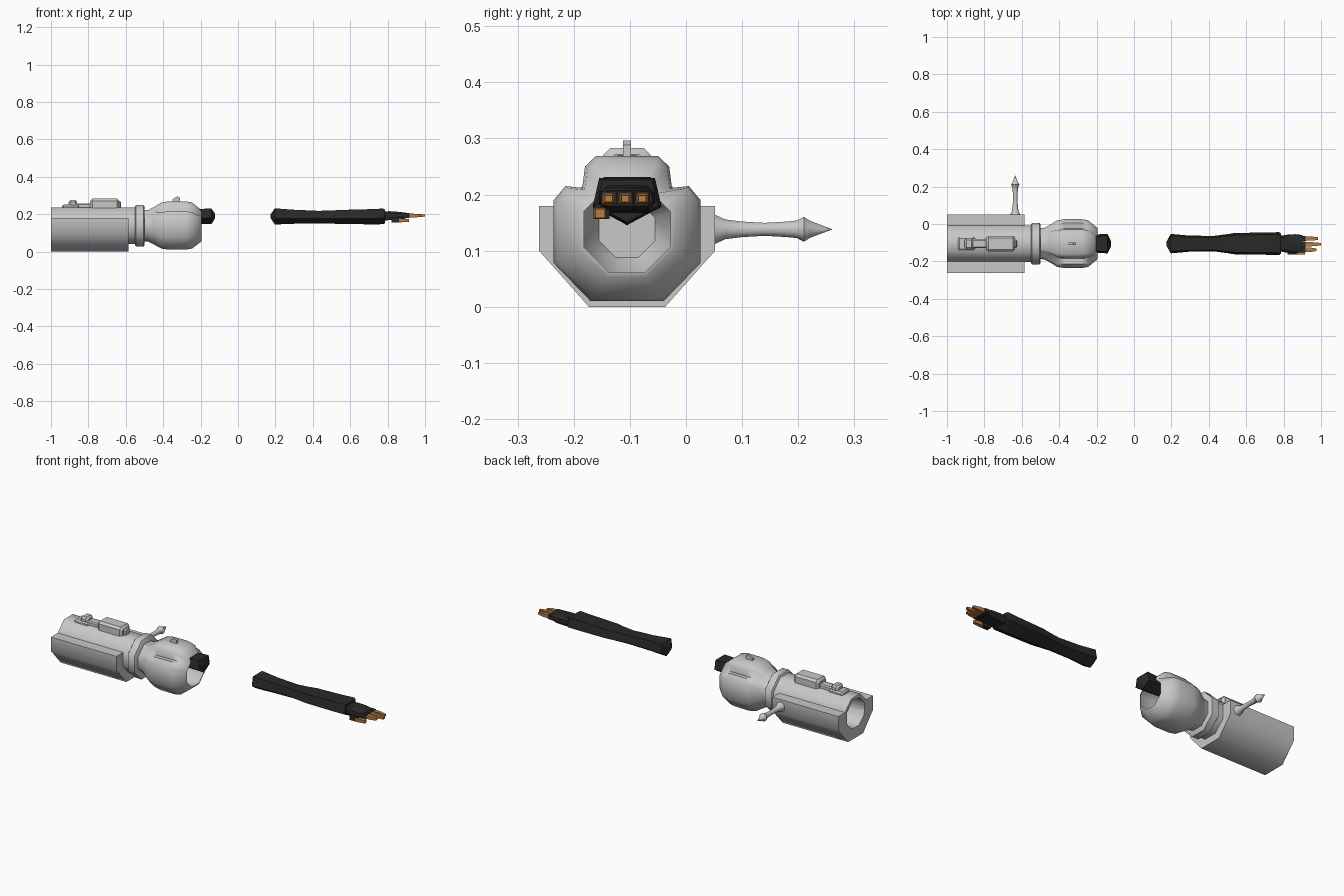
import bpy, math
from mathutils import Vector

cube = bpy.data.objects.get("Cube")
if cube:
    bpy.data.objects.remove(cube, do_unlink=True)

CY, CZ = -0.105, 0.138  # shared axis of the long parts


def material(name, rgb):
    m = bpy.data.materials.new(name)
    m.use_nodes = True
    m.diffuse_color = (*rgb, 1)
    m.node_tree.nodes["Principled BSDF"].inputs["Base Color"].default_value = (*rgb, 1)
    return m


grey = material("light grey metal", (0.58, 0.58, 0.58))
black = material("black sleeve", (0.022, 0.022, 0.022))
tan = material("orange tan skin", (0.47, 0.2, 0.06))


def loft(name, rings, mat, angle=50, cap_start=True, cap_end=True):
    """Skin a list of equal-sized point rings; smooth below the given angle."""
    n = len(rings[0])
    verts = [p for ring in rings for p in ring]
    faces = []
    for r in range(len(rings) - 1):
        for i in range(n):
            j = (i + 1) % n
            faces.append((r * n + i, r * n + j, (r + 1) * n + j, (r + 1) * n + i))
    if cap_start:
        faces.append(tuple(reversed(range(n))))
    if cap_end:
        faces.append(tuple(range(len(verts) - n, len(verts))))
    mesh = bpy.data.meshes.new(name)
    mesh.from_pydata(verts, [], faces)
    mesh.materials.append(mat)
    ob = bpy.data.objects.new(name, mesh)
    bpy.context.collection.objects.link(ob)
    bpy.ops.object.select_all(action="DESELECT")
    ob.select_set(True)
    bpy.context.view_layer.objects.active = ob
    bpy.ops.object.mode_set(mode="EDIT")
    bpy.ops.mesh.select_all(action="SELECT")
    bpy.ops.mesh.normals_make_consistent(inside=False)
    bpy.ops.object.mode_set(mode="OBJECT")
    bpy.ops.object.shade_smooth_by_angle(angle=math.radians(angle))
    return ob


def mirrored(half):
    """Close a right-hand half profile across the centre plane."""
    return half + [(-y, z) for y, z in reversed(half)]


def section(x, profile, cy=CY, cz=CZ, sy=1, sz=1):
    return [Vector((x, cy + y * sy, cz + z * sz)) for y, z in profile]


def box(name, x0, x1, y, width, z0, z1, mat, taper=1.0):
    p = [(0.5, -0.5), (0.5, 0.5), (-0.5, 0.5), (-0.5, -0.5)]
    zc, h = (z0 + z1) / 2, z1 - z0
    return loft(name, [section(x0, p, y, zc, width, h),
                       section(x1, p, y, zc, width * taper, h * taper)], mat, 20)


def chamfered_box(name, x0, x1, half_width, z0, z1, bevel, mat):
    p = mirrored([(half_width, z0), (half_width, z1 - bevel), (half_width - bevel, z1)])
    inner = mirrored([(half_width - bevel, z0), (half_width - bevel, z1 - 1.5 * bevel),
                      (half_width - 1.7 * bevel, z1 - bevel)])
    return loft(name, [section(x0, inner, cz=0), section(x0 + bevel, p, cz=0),
                       section(x1 - bevel, p, cz=0), section(x1, inner, cz=0)], mat, 30)


OCT = mirrored([(0.41, -1), (1, -0.41), (1, 0.41), (0.41, 1)])


def octagon(x, r):
    return section(x, OCT, sy=r, sz=r)


# Casing: hollow octagonal tube with a deeper shell around its lower side
loft("barrel_tube", [octagon(-0.54, 0.098), octagon(-1, 0.098),
                     octagon(-1, 0.08), octagon(-0.62, 0.07)], grey)
shell = mirrored([(0.068, 0), (0.157, 0.1), (0.157, 0.18), (0.09, 0.18), (0.075, 0.1), (0.03, 0.06)])
loft("lower_shell", [section(-1, shell, cz=0), section(-0.585, shell, cz=0)], grey)

# Collar and neck
loft("collar_ring", [octagon(-0.55, 0.104), octagon(-0.545, 0.111),
                     octagon(-0.505, 0.111), octagon(-0.5, 0.104)], grey)

# Bulbous head: octagon ends, notched shoulders in the middle, open cavity
plain = mirrored([(0.41, -1), (1, -0.41), (1, 0.41), (0.85, 0.56),
                  (0.65, 0.76), (0.5, 0.91), (0.41, 1)])
notched = mirrored([(0.065, -0.128), (0.131, -0.06), (0.131, 0.052), (0.11, 0.077),
                    (0.08, 0.074), (0.075, 0.112), (0.055, 0.131)])


def ring(x, r):
    return section(x, plain, sy=r, sz=r)


loft("head_housing", [
    ring(-0.51, 0.082), ring(-0.48, 0.084), ring(-0.45, 0.1),
    section(-0.41, notched, sy=0.95, sz=0.95), section(-0.37, notched),
    section(-0.28, notched), section(-0.245, notched, sy=0.95, sz=0.95),
    ring(-0.197, 0.085), ring(-0.195, 0.077), ring(-0.25, 0.09),
    ring(-0.36, 0.085), ring(-0.43, 0.05)], grey)

# Sight fin on the head
fin = [(-0.352, 0.26), (-0.35, 0.28), (-0.325, 0.296), (-0.31, 0.288), (-0.31, 0.26)]
loft("sight_fin", [[Vector((x, CY + s * 0.007, z)) for x, z in fin] for s in (-1, 1)], grey, 20)

# Fittings along the top
chamfered_box("top_canister", -0.79, -0.635, 0.042, 0.225, 0.283, 0.012, grey)
chamfered_box("canister_cap", -0.66, -0.625, 0.022, 0.235, 0.27, 0.006, grey)
chamfered_box("top_rail", -0.88, -0.78, 0.024, 0.225, 0.258, 0.006, grey)
chamfered_box("rail_foot", -0.94, -0.85, 0.036, 0.225, 0.252, 0.008, grey)
chamfered_box("rail_knob", -0.905, -0.86, 0.03, 0.235, 0.276, 0.01, grey)

# Side spike, turned around its own axis
spike = [(0.03, 0.034), (0.05, 0.029), (0.07, 0.019), (0.1, 0.015), (0.14, 0.0125),
         (0.18, 0.015), (0.198, 0.017), (0.21, 0.024), (0.222, 0.016), (0.26, 0.0005)]
loft("side_spike", [[Vector((-0.635 + r * math.cos(a * math.tau / 8 + math.pi / 8), y,
                             CZ + r * math.sin(a * math.tau / 8 + math.pi / 8)))
                     for a in range(8)] for y, r in spike], grey, 50)

# Sleeves: flat-topped pentagon section with a domed end
SLEEVE = mirrored([(0.0, -0.047), (0.05, -0.012), (0.04, 0.042)])
SLEEVE.pop()
SLEEVE = [(0, -0.046), (0.052, -0.012), (0.042, 0.042), (-0.042, 0.042), (-0.052, -0.012)]


def sleeve(name, stations):
    return loft(name, [section(x, SLEEVE, CY, z, sy, sz) for x, z, sy, sz in stations], black, 40)


sleeve("upper_sleeve_stub", [(-0.32, 0.19, 0.85, 0.85), (-0.142, 0.19, 1, 0.95),
                             (-0.122, 0.19, 0.25, 0.25)])
sleeve("forearm_sleeve", [
    (0.175, 0.19, 0.25, 0.25), (0.197, 0.19, 1, 0.98), (0.3, 0.188, 0.82, 0.85),
    (0.43, 0.186, 0.8, 0.76), (0.5, 0.186, 0.98, 0.8), (0.54, 0.187, 1.1, 0.84),
    (0.7, 0.188, 1.14, 0.92), (0.775, 0.19, 1.18, 0.95), (0.785, 0.19, 1.05, 0.85)])

# Hand: glove palm, three fingers and a thumb
palm = mirrored([(0.036, -0.024), (0.046, -0.008), (0.044, 0.014), (0.034, 0.024)])
loft("glove_palm", [section(x, palm, cz=z, sy=s, sz=h) for x, z, s, h in
                    [(0.77, 0.19, 0.85, 1), (0.81, 0.192, 1.02, 1.0),
                     (0.86, 0.192, 1.1, 0.85), (0.9, 0.193, 1, 0.6)]], black, 35)
for i, (y, tip) in enumerate([(-0.138, 0.975), (-0.108, 1.0), (-0.078, 0.985)]):
    box(f"finger_cuff_{i}", 0.87, 0.918, y, 0.029, 0.18, 0.206, black, 0.95)
    box(f"finger_{i}", 0.9, 0.95, y, 0.024, 0.182, 0.203, tan, 0.92)
    box(f"fingertip_{i}", 0.95, tip, y, 0.022, 0.183, 0.202, tan, 0.6)
box("thumb_cuff", 0.82, 0.87, -0.15, 0.028, 0.156, 0.184, black, 0.95)
box("thumb", 0.86, 0.915, -0.153, 0.023, 0.156, 0.177, tan, 0.75)
